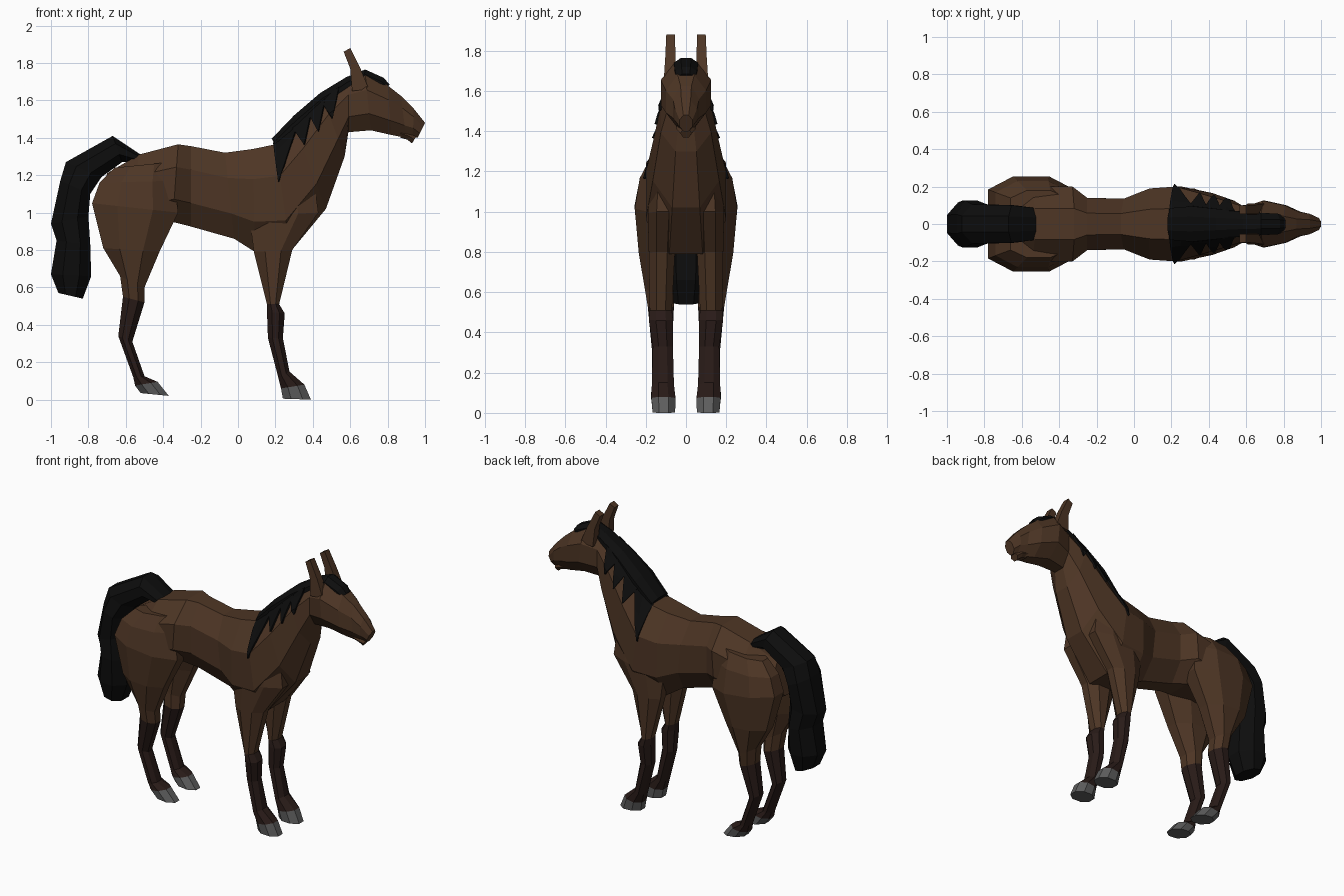
import bpy, bmesh, math
from mathutils import Vector
from mathutils.bvhtree import BVHTree


def material(name, rgb):
    m = bpy.data.materials.new(name)
    m.diffuse_color = (*rgb, 1)
    return m


COAT = material("coat", (0.075, 0.036, 0.018))
DARK = material("dark_stocking", (0.022, 0.011, 0.009))
HAIR = material("hair", (0.004, 0.004, 0.004))
HOOF = material("hoof_grey", (0.11, 0.11, 0.11))


def finish(bm, name, mat, mirror=False):
    bmesh.ops.recalc_face_normals(bm, faces=bm.faces)
    me = bpy.data.meshes.new(name)
    bm.to_mesh(me)
    bm.free()
    me.materials.append(mat)
    ob = bpy.data.objects.new(name, me)
    bpy.context.collection.objects.link(ob)
    if mirror:
        mod = ob.modifiers.new("mirror", "MIRROR")
        mod.use_axis = (False, True, False)
    return ob


def loft(name, sections, mat, n=8, mirror=False):
    """Each section: end A (x, z), end B (x, z), half width, [y centre]."""
    bm = bmesh.new()
    grow = 1 / math.cos(math.pi / n)
    rings = []
    for ax, az, bx, bz, w, *yc in sections:
        y0 = yc[0] if yc else 0
        ring = []
        for i in range(n):
            t = 2 * math.pi * (i + 0.5) / n
            c, s = math.cos(t) * grow / 2, math.sin(t) * grow
            ring.append(bm.verts.new(((ax + bx) / 2 + c * (ax - bx), y0 + s * w,
                                      (az + bz) / 2 + c * (az - bz))))
        rings.append(ring)
    for r, q in zip(rings, rings[1:]):
        for i in range(n):
            j = (i + 1) % n
            bm.faces.new((r[i], r[j], q[j], q[i]))
    bm.faces.new(rings[0])
    bm.faces.new(rings[-1])
    return finish(bm, name, mat, mirror)


# Torso and neck
body = loft("torso_and_neck", [
    (-0.70, 1.21, -0.76, 1.00, 0.10),
    (-0.53, 1.31, -0.58, 0.92, 0.20),
    (-0.32, 1.365, -0.35, 0.95, 0.20),
    (-0.25, 1.355, -0.25, 0.925, 0.14),
    (-0.07, 1.32, -0.02, 0.86, 0.135),
    (0.08, 1.34, 0.09, 0.79, 0.19),
    (0.20, 1.365, 0.28, 0.79, 0.20),
    (0.30, 1.48, 0.47, 1.02, 0.165),
    (0.45, 1.62, 0.57, 1.30, 0.125),
    (0.60, 1.72, 0.59, 1.43, 0.09)], COAT)

# Head, lower lip and ears
loft("head", [
    (0.58, 1.71, 0.59, 1.43, 0.09),
    (0.68, 1.745, 0.71, 1.44, 0.125),
    (0.80, 1.68, 0.82, 1.415, 0.10),
    (0.87, 1.625, 0.90, 1.40, 0.065),
    (0.94, 1.555, 0.935, 1.41, 0.055),
    (1.00, 1.48, 0.96, 1.40, 0.032)], COAT)
loft("lower_lip", [
    (0.86, 1.45, 0.87, 1.40, 0.04),
    (0.92, 1.43, 0.905, 1.39, 0.04),
    (0.955, 1.41, 0.93, 1.37, 0.025)], COAT, n=6)
loft("ear", [
    (0.61, 1.65, 0.70, 1.66, 0.03, 0.08),
    (0.60, 1.77, 0.655, 1.77, 0.025, 0.078),
    (0.565, 1.86, 0.60, 1.88, 0.022, 0.076)], COAT, n=4, mirror=True)

# Front legs
knee = (0.155, 0.51, 0.22, 0.51, 0.055, 0.125)
hoof_top = (0.23, 0.06, 0.355, 0.08, 0.06, 0.112)
loft("front_upper_leg", [
    (0.05, 1.17, 0.40, 1.22, 0.06, 0.11),
    (0.06, 0.98, 0.43, 1.00, 0.075, 0.115),
    (0.085, 0.79, 0.29, 0.80, 0.065, 0.12),
    knee], COAT, mirror=True)
loft("front_lower_leg", [
    knee,
    (0.155, 0.47, 0.25, 0.46, 0.06, 0.125),
    (0.16, 0.33, 0.24, 0.33, 0.05, 0.115),
    (0.215, 0.12, 0.275, 0.15, 0.055, 0.115),
    hoof_top], DARK, mirror=True)
loft("front_hoof", [hoof_top, (0.24, 0.005, 0.39, 0.0, 0.056, 0.11)],
     HOOF, mirror=True)

# Hind legs
hock = (-0.615, 0.55, -0.50, 0.52, 0.065, 0.125)
hoof_top = (-0.55, 0.075, -0.43, 0.095, 0.06, 0.115)
loft("hind_upper_leg", [
    (-0.66, 1.24, -0.36, 1.27, 0.07, 0.11),
    (-0.74, 1.16, -0.34, 1.17, 0.105, 0.125),
    (-0.78, 1.05, -0.32, 1.00, 0.12, 0.135),
    (-0.72, 0.81, -0.42, 0.79, 0.088, 0.147),
    (-0.63, 0.66, -0.50, 0.60, 0.07, 0.135),
    hock], COAT, mirror=True)
loft("hind_lower_leg", [
    hock,
    (-0.64, 0.34, -0.565, 0.31, 0.05, 0.12),
    (-0.56, 0.12, -0.50, 0.125, 0.052, 0.118),
    hoof_top], DARK, mirror=True)
loft("hind_hoof", [hoof_top, (-0.52, 0.035, -0.37, 0.02, 0.056, 0.11)],
     HOOF, mirror=True)

# Tail
loft("tail", [
    (-0.52, 1.31, -0.54, 1.27, 0.085),
    (-0.67, 1.41, -0.62, 1.27, 0.10),
    (-0.92, 1.27, -0.73, 1.19, 0.105),
    (-0.95, 1.17, -0.79, 1.10, 0.125),
    (-1.00, 0.94, -0.80, 0.98, 0.115),
    (-0.97, 0.85, -0.79, 0.83, 0.125),
    (-1.00, 0.67, -0.785, 0.66, 0.115),
    (-0.96, 0.57, -0.83, 0.54, 0.09)], HAIR)

# Mane crest with forelock
loft("mane_crest", [
    (0.18, 1.395, 0.22, 1.33, 0.085),
    (0.30, 1.52, 0.34, 1.43, 0.095),
    (0.44, 1.64, 0.48, 1.54, 0.08),
    (0.58, 1.725, 0.60, 1.63, 0.065),
    (0.68, 1.765, 0.67, 1.68, 0.06),
    (0.78, 1.72, 0.74, 1.65, 0.055),
    (0.81, 1.685, 0.77, 1.63, 0.045)], HAIR)

# Mane strands: tapering locks laid on the side of the neck
bm = bmesh.new()
bm.from_mesh(body.data)
tree = BVHTree.FromBMesh(bm)
bm.free()


def on_neck(x, z):
    hit = tree.ray_cast(Vector((x, 1, z)), Vector((0, -1, 0)))[0]
    return (x, max(hit.y if hit else 0, 0.06) + 0.008, z)


bm = bmesh.new()
for r0, r1, tip in [((0.19, 1.37), (0.33, 1.50), (0.215, 1.155)),
                    ((0.28, 1.47), (0.40, 1.57), (0.355, 1.36)),
                    ((0.37, 1.54), (0.47, 1.62), (0.43, 1.43)),
                    ((0.44, 1.60), (0.54, 1.67), (0.505, 1.50))]:
    r0, r1, tip = Vector(r0), Vector(r1), Vector(tip)
    rows = []
    for k in range(5):
        t = k / 4 * 0.96
        rows.append([bm.verts.new(on_neck(*p.lerp(tip, t)))
                     for p in (r0, (r0 + r1) / 2, r1)])
    for a, b in zip(rows, rows[1:]):
        for i in range(2):
            bm.faces.new((a[i], a[i + 1], b[i + 1], b[i]))
strands = finish(bm, "mane_strands", HAIR, mirror=True)
thick = strands.modifiers.new("thickness", "SOLIDIFY")
thick.thickness = 0.012
thick.offset = 0
